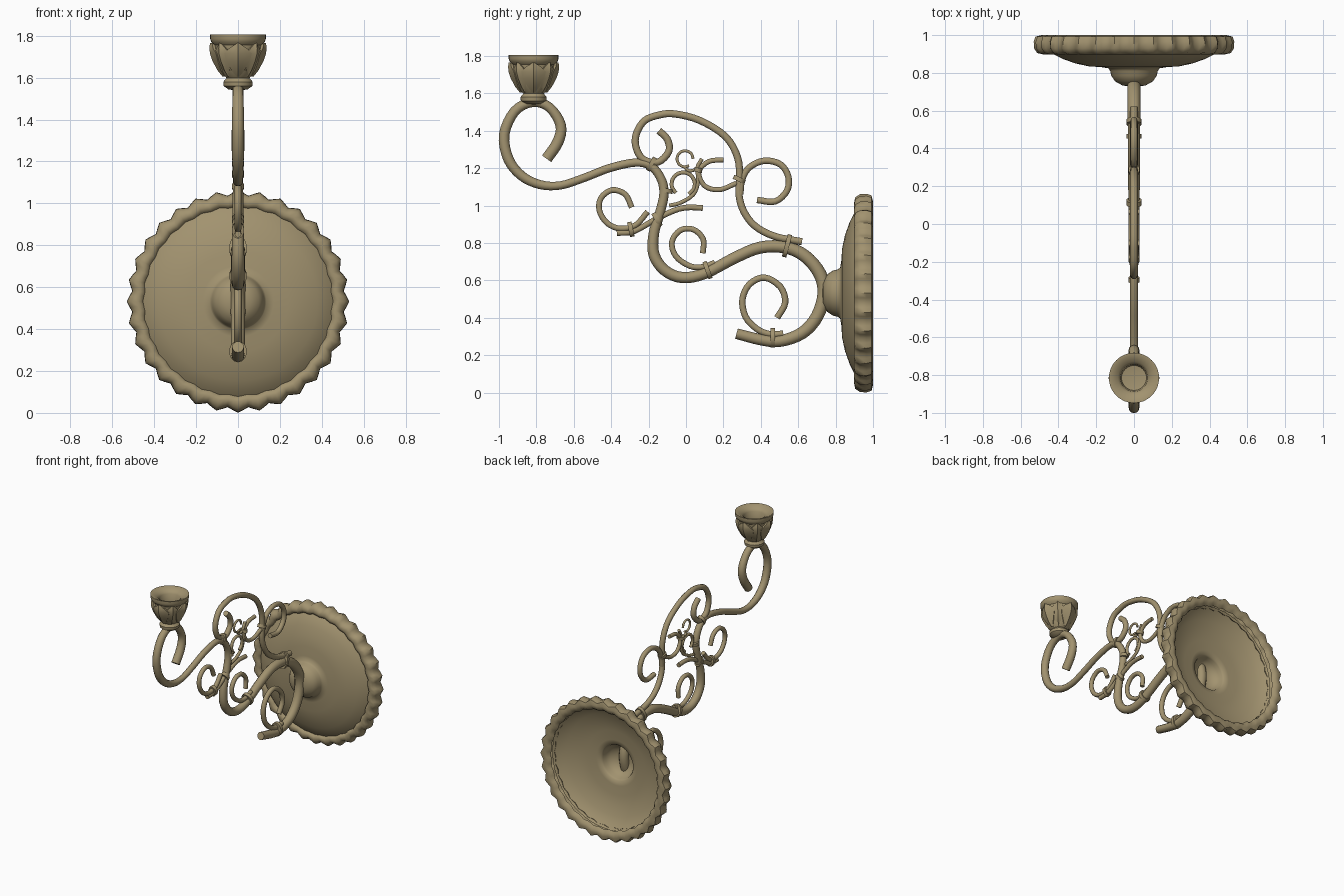
import bpy, bmesh, math
from mathutils import Vector, Matrix

if "Cube" in bpy.data.objects:
    bpy.data.objects.remove(bpy.data.objects["Cube"])

brass = bpy.data.materials.new("antique brass")
brass.diffuse_color = (0.36, 0.29, 0.16, 1)
brass.use_nodes = True
brass.node_tree.nodes["Principled BSDF"].inputs["Base Color"].default_value = brass.diffuse_color


def finish(name, bm, angle=40, recalc=True):
    if recalc:
        bmesh.ops.recalc_face_normals(bm, faces=bm.faces)
    me = bpy.data.meshes.new(name)
    bm.to_mesh(me)
    bm.free()
    me.materials.append(brass)
    ob = bpy.data.objects.new(name, me)
    bpy.context.collection.objects.link(ob)
    bpy.ops.object.select_all(action='DESELECT')
    ob.select_set(True)
    bpy.context.view_layer.objects.active = ob
    bpy.ops.object.shade_smooth_by_angle(angle=math.radians(angle))
    return ob


def smooth_path(pts, n=4):
    """Catmull-Rom through (y, z, radius) points."""
    p = [Vector(q) for q in pts]
    p = [2 * p[0] - p[1]] + p + [2 * p[-1] - p[-2]]
    out = []
    for i in range(1, len(p) - 2):
        a, b, c, d = p[i - 1:i + 3]
        for k in range(n):
            t = k / n
            out.append(0.5 * (2 * b + (c - a) * t + (2 * a - 5 * b + 4 * c - d) * t * t
                              + (3 * b - a - 3 * c + d) * t ** 3))
    return out + [p[-2]]


def scroll(name, pts, r=None, sides=10):
    """Round bar bent in the x = 0 plane."""
    if r:
        pts = [(y, z, r) for y, z in pts]
    path = smooth_path(pts)
    bm = bmesh.new()
    rings = []
    for i, p in enumerate(path):
        a, b = path[max(i - 1, 0)], path[min(i + 1, len(path) - 1)]
        t = Vector((b.x - a.x, b.y - a.y)).normalized()
        ring = []
        for k in range(sides):
            w = 2 * math.pi * k / sides
            s = p.z * math.sin(w)
            ring.append(bm.verts.new((p.z * math.cos(w), p.x - t.y * s, p.y + t.x * s)))
        rings.append(ring)
    for a, b in zip(rings, rings[1:]):
        for k in range(sides):
            bm.faces.new((a[k], a[(k + 1) % sides], b[(k + 1) % sides], b[k]))
    bm.faces.new(rings[0])
    bm.faces.new(rings[-1])
    return finish(name, bm)


def lathe(name, prof, segs, place, ripple=None, angle=40):
    """Revolve (radius, height) profile; place() maps local coords to world."""
    bm = bmesh.new()
    rings = []
    for r, h in prof:
        ring = []
        for k in range(segs):
            w = 2 * math.pi * k / segs
            rr = r + (ripple(r, h, w) if ripple else 0)
            ring.append(bm.verts.new(place(rr * math.sin(w), rr * math.cos(w), h)))
        rings.append(ring)
    for a, b in zip(rings, rings[1:]):
        for k in range(segs):
            bm.faces.new((a[k], a[(k + 1) % segs], b[(k + 1) % segs], b[k]))
    bmesh.ops.remove_doubles(bm, verts=bm.verts, dist=1e-5)
    return finish(name, bm, angle)


# Wall plate: thin hollow dome with a central boss, and a scalloped rim
PZ = 0.532
wall = lambda a, b, h: (a, h, PZ + b)
lathe("wall_plate", [(0, .727), (.06, .733), (.1, .755), (.12, .785), (.126, .81), (.135, .824),
                     (.17, .83), (.24, .835), (.31, .85), (.38, .875), (.43, .9), (.465, .93)],
      64, wall, angle=60)
lathe("scalloped_rim", [(.447, .925), (.455, .905), (.475, .898), (.5, .905), (.517, .93), (.519, .965),
                        (.51, .992), (.485, 1.0), (.46, .995), (.443, .975)], 128, wall,
      lambda r, h, w: (.012 if r > .49 else .005) * math.cos(32 * w), 50)

# Main arm: double S from candle cup to wall plate
scroll("main_arm", [
    (-.745, 1.25, .03), (-.685, 1.34, .03), (-.67, 1.43, .028), (-.73, 1.525, .026), (-.82, 1.553, .026),
    (-.915, 1.505, .027), (-.972, 1.38, .028), (-.95, 1.25, .028), (-.88, 1.16, .026), (-.78, 1.112, .024),
    (-.67, 1.108, .022), (-.54, 1.15, .022), (-.41, 1.2, .022), (-.27, 1.23, .022), (-.185, 1.21, .023),
    (-.132, 1.14, .024), (-.118, 1.06, .025), (-.14, .96, .026), (-.172, .85, .028), (-.172, .74, .03),
    (-.115, .655, .03), (-.02, .615, .03), (.1, .637, .03), (.26, .72, .031), (.395, .775, .032),
    (.53, .777, .033), (.636, .73, .034), (.715, .636, .035), (.738, .53, .035), (.70, .406, .034),
    (.62, .318, .033), (.5, .275, .031), (.395, .284, .03), (.27, .315, .028)], sides=12)

# Upper loop and the curls
scroll("upper_loop", [
    (-.145, 1.4), (-.1, 1.355), (-.092, 1.29), (-.15, 1.232), (-.23, 1.248), (-.268, 1.315), (-.265, 1.385),
    (-.22, 1.455), (-.14, 1.485), (-.06, 1.49), (.075, 1.455), (.21, 1.37), (.275, 1.26), (.287, 1.145),
    (.283, 1.06), (.308, .97), (.37, .89), (.476, .835), (.62, .807)], .02)
scroll("wall_side_curl", [(.38, 1.03), (.476, 1.022), (.54, 1.08), (.547, 1.155), (.505, 1.22), (.42, 1.24),
                          (.34, 1.205), (.3, 1.14), (.29, 1.06)], .018)
scroll("front_curl", [(-.29, .99), (-.325, 1.06), (-.395, 1.083), (-.455, 1.04), (-.462, .97), (-.42, .905),
                      (-.35, .877), (-.27, .895), (-.205, .967)], .016)
scroll("front_brace", [(-.37, .853), (-.28, .862), (-.165, .925), (-.06, .975), (.01, .99), (.09, .987)], .016)
scroll("middle_curl", [(.09, .745), (.092, .82), (.04, .872), (-.03, .868), (-.075, .807), (-.055, .73),
                       (.02, .677), (.09, .672), (.155, .695)], .016)
scroll("lower_curl", [(.487, .4), (.53, .48), (.505, .565), (.42, .615), (.34, .58), (.302, .5), (.318, .406),
                      (.38, .34), (.45, .312), (.52, .315)], .018)

# Small tendrils in the middle of the loop
scroll("tendril_wall_side", [(.2, 1.245), (.12, 1.235), (.068, 1.18), (.1, 1.105), (.18, 1.085), (.27, 1.12)], .014)
scroll("tendril_centre", [(.085, 1.25), (.06, 1.2), (.065, 1.13), (.04, 1.06), (-.03, 1.015), (-.09, 1.0)], .011)


def arc(cy, cz, r, a0, a1, n=8):
    return [(cy + r * math.cos(math.radians(a0 + (a1 - a0) * i / n)),
             cz + r * math.sin(math.radians(a0 + (a1 - a0) * i / n))) for i in range(n + 1)]


scroll("tendril_ring_large", arc(-.015, 1.115, .062, -60, 230), .011)
scroll("tendril_ring_small", arc(-.005, 1.25, .043, 0, 300), .008)
scroll("tendril_link", [(-.01, 1.208), (.02, 1.185), (.085, 1.205)], .009)

# Bands clasping neighbouring bars: (y, z, tilt, half height)
for y, z, tilt, h in [(.54, .785, -15, .062), (.465, .293, 0, .052), (.115, .655, 20, .048),
                      (-.295, .873, 12, .04), (-.155, .925, -45 + 75, .04), (-.105, 1.08, 80, .034),
                      (.285, 1.14, 65, .034), (-.185, 1.222, -30, .04), (.065, 1.19, 80, .022)]:
    bm = bmesh.new()
    w = .042 if h > .045 else .03
    bmesh.ops.create_cone(bm, cap_ends=True, segments=14, radius1=1, radius2=1, depth=1)
    # cylinder axis turned to run along y, then tilted in the plane
    m = (Matrix.Translation((0, y, z)) @ Matrix.Rotation(math.radians(tilt), 4, 'X')
         @ Matrix.Diagonal((w, .024, h, 1)) @ Matrix.Rotation(math.pi / 2, 4, 'X'))
    bmesh.ops.transform(bm, matrix=m, verts=bm.verts)
    finish("band", bm)

# Candle cup with hollow socket
CY = -.815
cup = lambda a, b, h: (a, CY + b, h)
lathe("candle_cup", [(0, 1.54), (.045, 1.543), (.068, 1.56), (.07, 1.58), (.055, 1.598), (.07, 1.615),
                     (.095, 1.66), (.108, 1.72), (.112, 1.755), (.128, 1.77), (.133, 1.785), (.133, 1.805),
                     (.122, 1.805), (.085, 1.785), (.072, 1.77), (.066, 1.71), (0, 1.70)], 32, cup)

# Leaves round the cup: broad ones in front, narrow ones between them
bm = bmesh.new()
for i in range(8):
    broad = i % 2 == 0
    rows = [(1.605, .066, .12), (1.635, .09, .38), (1.68, .114, .55), (1.715, .126, .58),
            (1.74, .128, .36), (1.765, .126, .03)]
    c = i * math.pi / 4
    grid = []
    for z, r, half in rows:
        r -= 0 if broad else .006
        half *= 1 if broad else .75
        grid.append([bm.verts.new(((r + d) * math.sin(c + s * half), CY - (r + d) * math.cos(c + s * half), z))
                     for s, d in ((-1, -.014), (-.97, -.002), (-.4, 0), (0, .008), (.4, 0), (.97, -.002), (1, -.014))])
    for a, b in zip(grid, grid[1:]):
        for k in range(6):
            bm.faces.new((a[k], a[k + 1], b[k + 1], b[k]))
    for row in (grid[0], grid[-1]):
        bm.faces.new(row)
finish("cup_leaves", bm, 30)
